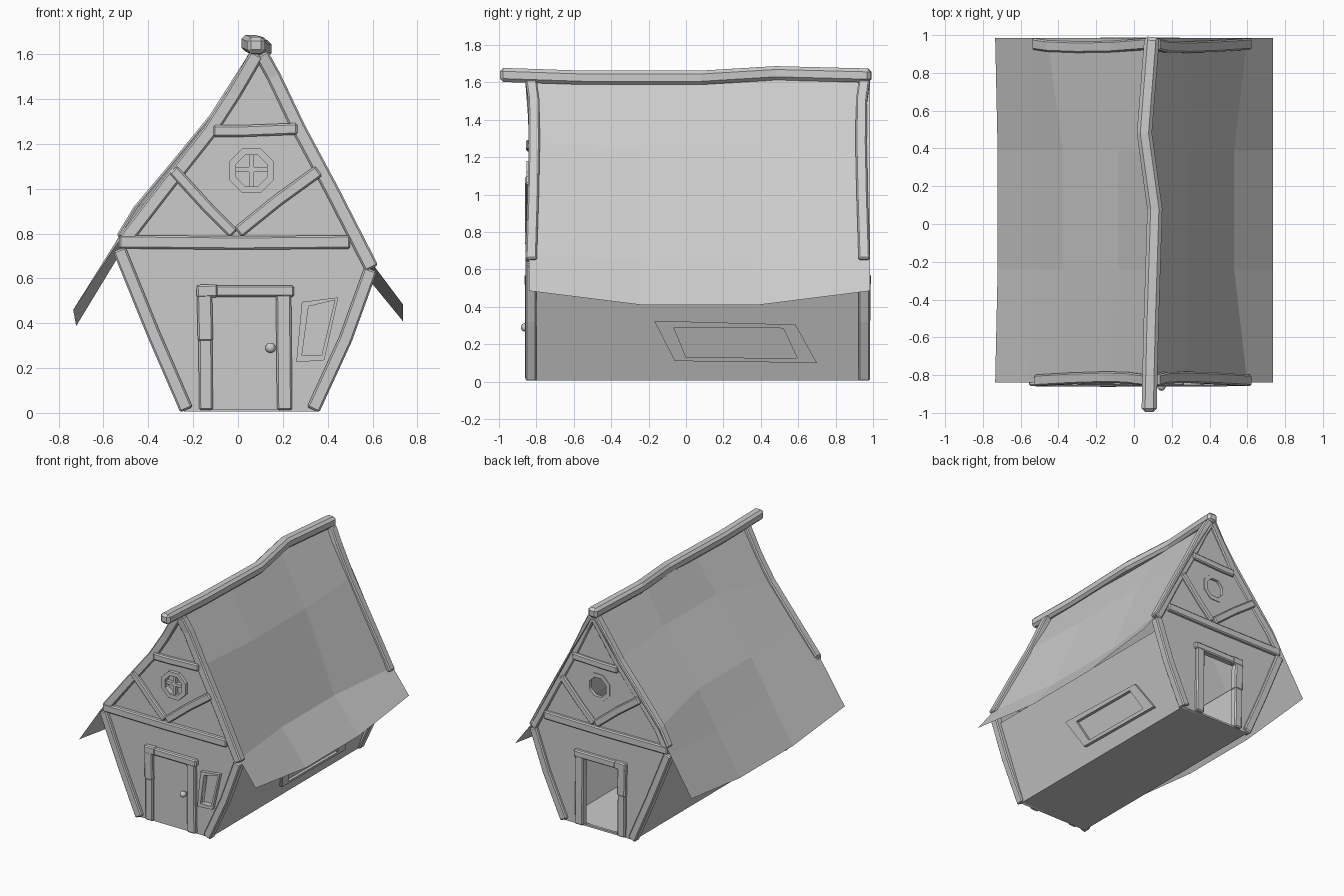
import bpy, bmesh, math
from mathutils import Vector, Matrix

cube = bpy.data.objects.get("Cube")
if cube:
    bpy.data.objects.remove(cube, do_unlink=True)

grey = bpy.data.materials.new("plain_grey")
grey.use_nodes = True
GREY = (0.6, 0.6, 0.6, 1)
grey.diffuse_color = GREY
grey.node_tree.nodes["Principled BSDF"].inputs["Base Color"].default_value = GREY


def add(name, mesh, bevel=0):
    ob = bpy.data.objects.new(name, mesh)
    bpy.context.collection.objects.link(ob)
    mesh.materials.clear()
    mesh.materials.append(grey)
    if bevel:
        mod = ob.modifiers.new("worn_edges", 'BEVEL')
        mod.width, mod.segments = bevel, 1
    return ob


def from_bmesh(name, bm, bevel=0):
    bmesh.ops.recalc_face_normals(bm, faces=bm.faces)
    mesh = bpy.data.meshes.new(name)
    bm.to_mesh(mesh)
    bm.free()
    return add(name, mesh, bevel)


def sweep(name, pts, width, depth, up=(0, 1, 0), bevel=0.008):
    """Square timber along a bent path; depth runs along the up vector."""
    pts, up = [Vector(p) for p in pts], Vector(up)
    bm, rings = bmesh.new(), []
    for i, p in enumerate(pts):
        run = (pts[min(i + 1, len(pts) - 1)] - pts[max(i - 1, 0)]).normalized()
        side = run.cross(up).normalized() * width / 2
        rise = up * depth / 2
        rings.append([bm.verts.new(p + q) for q in
                      (side + rise, rise - side, -side - rise, side - rise)])
    for a, b in zip(rings, rings[1:]):
        for k in range(4):
            bm.faces.new((a[k], a[k - 1], b[k - 1], b[k]))
    bm.faces.new(rings[0])
    bm.faces.new(rings[-1])
    return from_bmesh(name, bm, bevel)


def timber(name, pts, y, width=0.055, depth=0.055, bevel=0.008):
    return sweep(name, [(x, y, z) for x, z in pts], width, depth, bevel=bevel)


def frame(name, outer, inner, place, height):
    """Raised border between two loops, placed on a wall."""
    bm = bmesh.new()
    loops = [[bm.verts.new(place(u, v, h)) for u, v in loop]
             for loop, h in ((outer, 0), (outer, height), (inner, height), (inner, 0))]
    n = len(outer)
    for j in range(4):
        a, b = loops[j], loops[(j + 1) % 4]
        for k in range(n):
            bm.faces.new((a[k], a[k - 1], b[k - 1], b[k]))
    return from_bmesh(name, bm)


def sheet(name, rows):
    bm = bmesh.new()
    grid = [[bm.verts.new(p) for p in row] for row in rows]
    for a, b in zip(grid, grid[1:]):
        for k in range(len(a) - 1):
            bm.faces.new((a[k], a[k + 1], b[k + 1], b[k]))
    return from_bmesh(name, bm)


def gable(name, y, loops):
    """Thin upright wall from an outline followed by its openings."""
    curve = bpy.data.curves.new(name, 'CURVE')
    curve.dimensions, curve.fill_mode, curve.extrude = '2D', 'BOTH', 0.01
    for loop in loops:
        s = curve.splines.new('POLY')
        s.points.add(len(loop) - 1)
        for pt, (x, z) in zip(s.points, loop):
            pt.co = (x, z, 0, 1)
        s.use_cyclic_u = True
    tmp = bpy.data.objects.new(name + "_outline", curve)
    bpy.context.collection.objects.link(tmp)
    deps = bpy.context.evaluated_depsgraph_get()
    mesh = bpy.data.meshes.new_from_object(tmp.evaluated_get(deps))
    bpy.data.objects.remove(tmp, do_unlink=True)
    mesh.transform(Matrix.Translation((0, y, 0)) @ Matrix.Rotation(math.pi / 2, 4, 'X'))
    add(name, mesh)


def octagon(r):
    return [(0.06 + r * math.cos(a), 1.08 + r * math.sin(a))
            for a in (math.pi / 8 + k * math.pi / 4 for k in range(8))]


# Gable walls, with a doorway at the back and a round opening in each
outline = [(-0.53, 0.74), (-0.24, 0.006), (0.35, 0.006), (0.59, 0.64), (0.27, 1.24),
           (0.09, 1.57)]
doorway = [(-0.12, 0.02), (0.18, 0.02), (0.18, 0.53), (-0.12, 0.53)]
slot = [(0.285, 0.255), (0.373, 0.257), (0.432, 0.503), (0.315, 0.475)]
gable("front_wall", -0.82, [outline + [(-0.13, 1.22)], octagon(0.075), slot])
gable("back_wall", 0.95, [outline + [(-0.1, 1.29), (-0.43, 0.9)], octagon(0.075), doorway])

# Side walls and floor
F, B = -0.82, 0.95
sheet("left_wall", [[(0.35, y, 0.006), (0.563, y, 0.57)] for y in (F, B)])
sheet("right_wall", [[(-0.24, y, 0.006), (-0.515, y, 0.69)] for y in (F, B)])
sheet("floor", [[(-0.24, y, 0.006), (0.35, y, 0.006)] for y in (F, B)])

# Sagging roof, each slope listed from eave to ridge
right_front = [(-0.735, 0.46), (-0.55, 0.74), (-0.37, 0.965), (-0.14, 1.255)]
right_middle = [(-0.722, 0.387), (-0.535, 0.695), (-0.375, 0.965), (-0.085, 1.36)]
right_back = [(-0.735, 0.46), (-0.55, 0.755), (-0.46, 0.91), (-0.12, 1.325)]
left_end = [(0.28, 1.28), (0.6, 0.665), (0.735, 0.485)]
left_middle = [(0.29, 1.25), (0.53, 0.66), (0.735, 0.41)]
sheet("roof", [[(x, y, z) for x, z in a + [ridge] + b] for y, a, ridge, b in
               ((-0.84, right_front, (0.085, 1.61), left_end),
                (-0.24, right_middle, (0.1, 1.61), left_middle),
                (0.39, right_middle, (0.065, 1.635), left_middle),
                (0.985, right_back, (0.09, 1.615), left_end))])
sweep("ridge_beam", [(0.08, -0.995, 1.64), (0.09, -0.55, 1.625), (0.11, 0.08, 1.625),
                     (0.055, 0.48, 1.649), (0.095, 0.99, 1.636)],
      0.08, 0.075, up=(0, 0, 1), bevel=0.018)

# Timber frame on both gables
right_rafters = {
    "front": [(0.085, 1.6), (-0.02, 1.42), (-0.13, 1.25), (-0.32, 1.01), (-0.505, 0.77)],
    "back": [(0.085, 1.6), (-0.1, 1.31), (-0.28, 1.09), (-0.44, 0.9), (-0.515, 0.775)]}
left_rafter = [(0.105, 1.6), (0.16, 1.5), (0.27, 1.27), (0.42, 0.99), (0.597, 0.645)]
bow = (0, 0.014, 0.017, 0.011, 0)
for end_name, y, out in (("front", -0.828, -1), ("back", 0.953, 1)):
    flip = (lambda x: x) if out < 0 else (lambda x: 0.07 - x)

    def t(part, pts, lift=0, **kw):
        timber(end_name + "_" + part, pts, y + out * lift, **kw)

    t("right_post", [(-0.23, 0.014), (-0.38, 0.36), (-0.53, 0.73)], width=0.06, depth=0.06)
    t("left_post", [(0.335, 0.014), (0.48, 0.33), (0.592, 0.64)], width=0.06, depth=0.06)
    for side, pts in (("right", right_rafters[end_name]), ("left", left_rafter)):
        sweep(end_name + "_" + side + "_rafter",
              [(x, y - out * b, z) for (x, z), b in zip(pts, bow)], 0.063, 0.06)
    t("tie_beam", [(-0.53, 0.763), (0, 0.758), (0.5, 0.762)], 0.004, width=0.06)
    t("collar_beam", [(-0.11, 1.257), (0.01, 1.257), (0.265, 1.267)], width=0.052)
    t("short_brace", [(flip(x), z) for x, z in ((-0.29, 1.085), (-0.13, 0.91), (-0.02, 0.8))],
      -0.003, width=0.05)
    t("long_brace", [(flip(x), z) for x, z in ((0.36, 1.08), (0.18, 0.95), (0.0, 0.805))],
      0.004, width=0.055)

    # Door surround in worn pieces
    t("jamb_right_low", [(-0.143, 0.012), (-0.145, 0.33)], 0.002, width=0.062)
    t("jamb_right_high", [(-0.145, 0.32), (-0.15, 0.54)], 0.006, width=0.068)
    t("jamb_left", [(0.208, 0.012), (0.203, 0.53)], 0.004, width=0.068)
    t("lintel_end", [(-0.185, 0.542), (-0.09, 0.545)], 0.008, width=0.058)
    t("lintel", [(-0.1, 0.543), (0.25, 0.543)], 0.006, width=0.052)

    # Round window border
    frame(end_name + "_round_window_frame", octagon(0.108), octagon(0.075),
          lambda u, v, h: (u, y + out * h, v), 0.026 if out < 0 else 0.012)

# Front window bars and set-back pane
timber("window_bar_upright", [(0.06, 1.0), (0.06, 1.16)], -0.83, 0.022, 0.025, 0)
timber("window_bar_level", [(-0.02, 1.085), (0.14, 1.085)], -0.83, 0.022, 0.025, 0)
sheet("round_window_pane", [[(x, -0.812, z) for x in (-0.02, 0.14)] for z in (1.0, 1.16)])

# Front door and knob
timber("front_door", [(0.03, 0.016), (0.03, 0.53)], -0.827, 0.3, 0.02, 0)
bm = bmesh.new()
bmesh.ops.create_uvsphere(bm, u_segments=12, v_segments=8, radius=0.023,
                          matrix=Matrix.Translation((0.145, -0.86, 0.29)))
for f in bm.faces:
    f.smooth = True
from_bmesh("door_knob", bm)

# Crooked front window with a set-back pane
frame("small_window_frame", [(0.26, 0.226), (0.385, 0.235), (0.447, 0.515), (0.285, 0.495)],
      slot, lambda u, v, h: (u, -0.825 - h, v), 0.03)
sheet("small_window_pane", [[(x, -0.812, z) for x in (0.28, 0.44)] for z in (0.25, 0.51)])

# Slanted window on the left wall
big = [(-0.17, 0.325), (0.585, 0.305), (0.7, 0.1), (-0.06, 0.11)]
small = [(-0.065, 0.29), (0.52, 0.285), (0.595, 0.125), (0.0, 0.13)]
frame("left_window_frame", big, small,
      lambda u, v, h: (0.35 + (v - 0.006) * 0.378 + h, u, v), 0.022)
